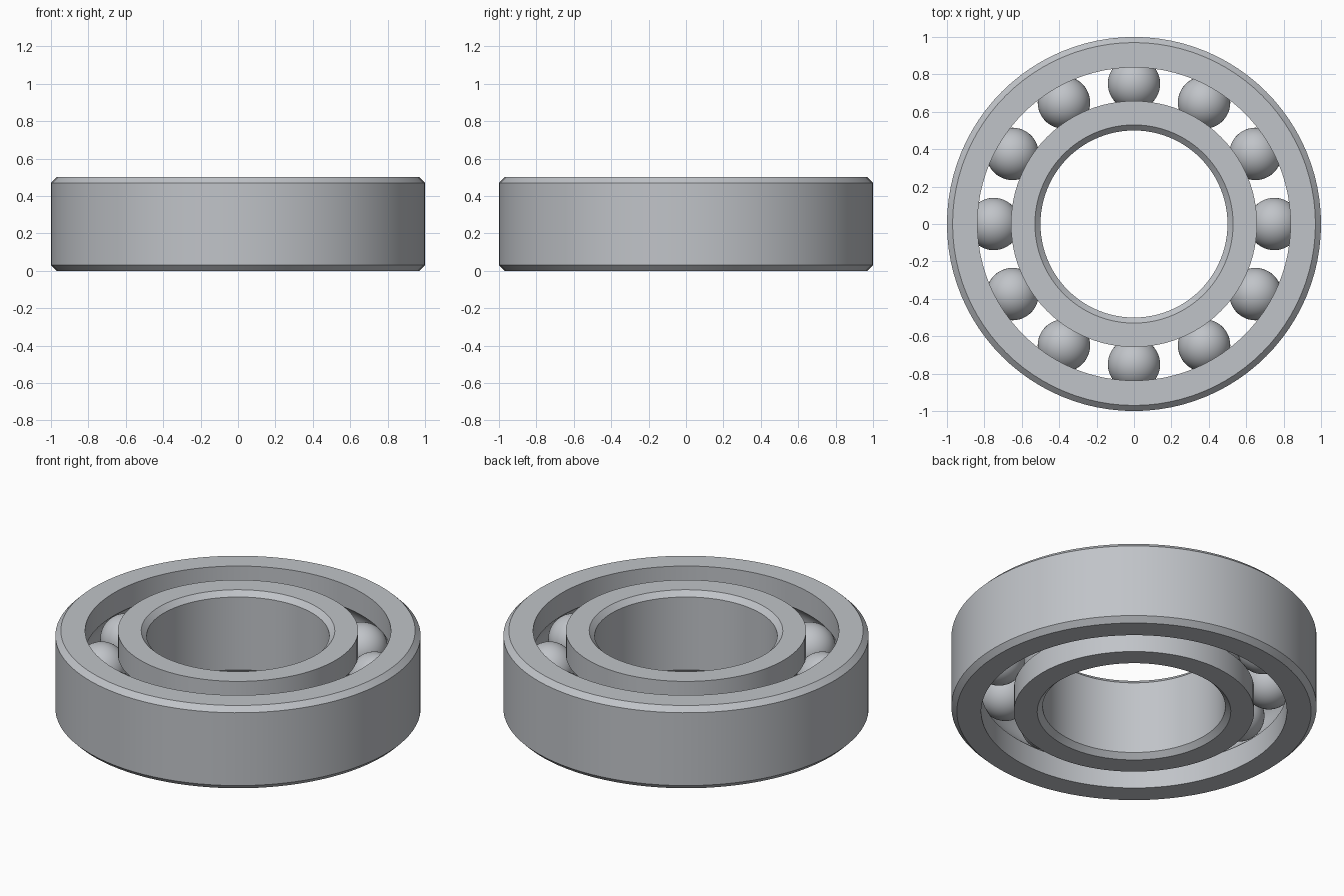
import bpy
import bmesh
from math import acos, cos, sin, pi, tau

cube = bpy.data.objects.get("Cube")
if cube:
    bpy.data.objects.remove(cube, do_unlink=True)

HEIGHT, MID = 0.5, 0.25
CHAMFER = 0.03
PITCH, BALL = 0.75, 0.14      # ball circle radius and ball radius
GROOVE = BALL + 0.002         # raceway radius, with a hair of clearance
SEGMENTS, BALLS = 96, 12

# Polished steel
steel = bpy.data.materials.new("steel_grey")
steel.use_nodes = True
colour = (0.53, 0.55, 0.58, 1)
steel.diffuse_color = colour
steel.node_tree.nodes["Principled BSDF"].inputs["Base Color"].default_value = colour


def add_object(name, bm):
    mesh = bpy.data.meshes.new(name)
    bmesh.ops.recalc_face_normals(bm, faces=bm.faces)
    bm.to_mesh(mesh)
    bm.free()
    mesh.materials.append(steel)
    obj = bpy.data.objects.new(name, mesh)
    bpy.context.collection.objects.link(obj)
    bpy.ops.object.select_all(action="DESELECT")
    obj.select_set(True)
    bpy.context.view_layer.objects.active = obj
    bpy.ops.object.shade_smooth_by_angle(angle=pi / 6)
    return obj


def race(name, plain, track, side):
    """Revolve a ring: chamfered wall at 'plain', grooved wall at 'track'.
    side is +1 when the track lies outside the ball circle, else -1."""
    inset = plain - side * CHAMFER
    profile = [(track, 0), (inset, 0), (plain, CHAMFER),
               (plain, HEIGHT - CHAMFER), (inset, HEIGHT), (track, HEIGHT)]
    # Raceway arc, from top to bottom
    half = acos(abs(track - PITCH) / GROOVE)
    steps = 14
    for i in range(steps + 1):
        a = half * (1 - 2 * i / steps)
        profile.append((PITCH + side * GROOVE * cos(a), MID + GROOVE * sin(a)))

    bm = bmesh.new()
    loops = []
    for s in range(SEGMENTS):
        a = tau * s / SEGMENTS
        loops.append([bm.verts.new((r * cos(a), r * sin(a), z)) for r, z in profile])
    n = len(profile)
    for s, loop in enumerate(loops):
        following = loops[(s + 1) % SEGMENTS]
        for i in range(n):
            j = (i + 1) % n
            bm.faces.new((loop[i], loop[j], following[j], following[i]))
    return add_object(name, bm)


# Outer and inner rings
race("outer_ring", 1.0, 0.837, 1)
race("inner_ring", 0.5, 0.658, -1)

# Rolling balls, sharing one mesh
bm = bmesh.new()
bmesh.ops.create_uvsphere(bm, u_segments=48, v_segments=24, radius=BALL)
first = add_object("ball_1", bm)
for i in range(BALLS):
    ball = first
    if i:
        ball = bpy.data.objects.new(f"ball_{i + 1}", first.data)
        bpy.context.collection.objects.link(ball)
    a = tau * i / BALLS
    ball.location = (PITCH * cos(a), PITCH * sin(a), MID)
    ball.rotation_euler.z = a
